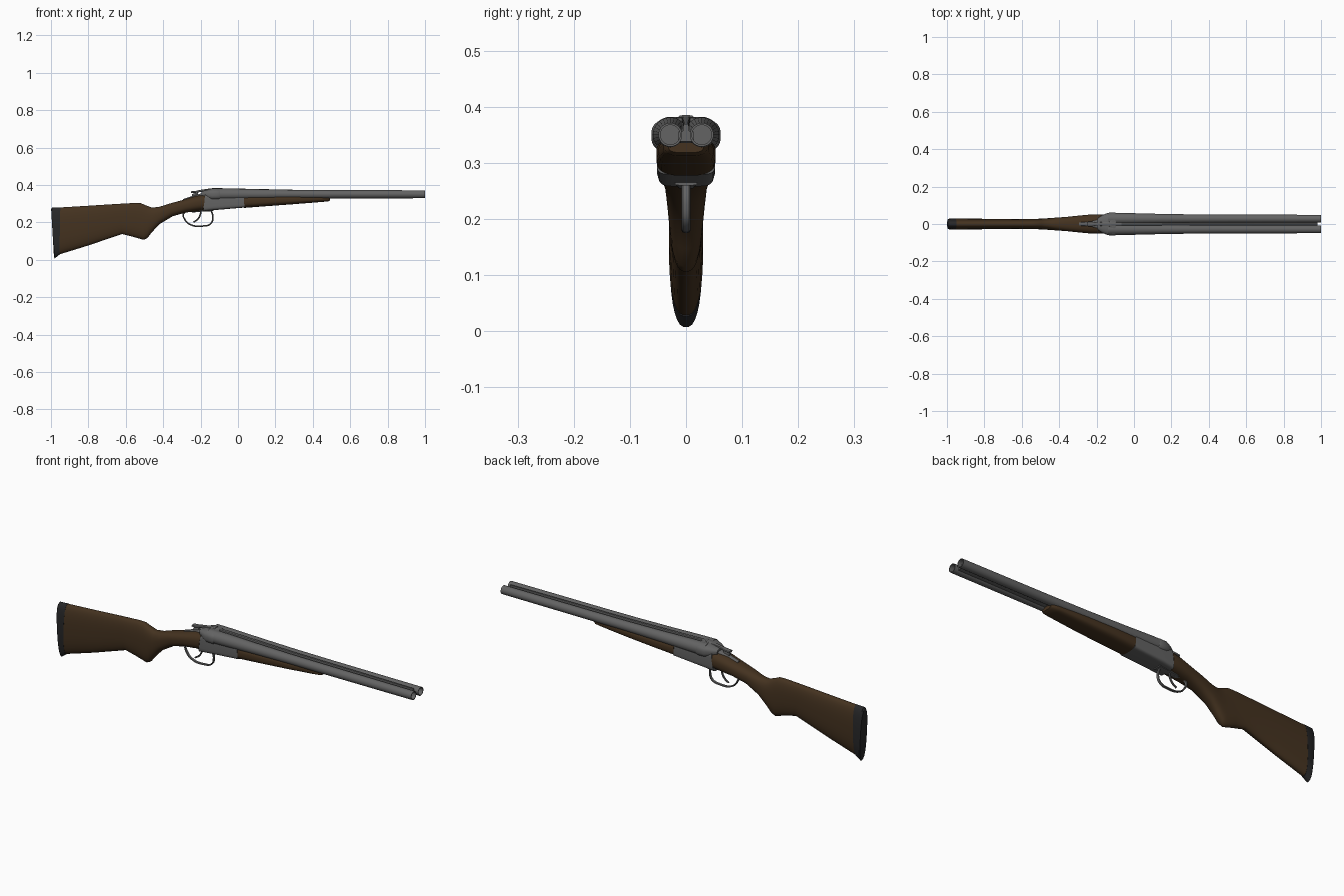
import bpy, bmesh, math
from mathutils import Matrix

cube = bpy.data.objects.get("Cube")
if cube:
    bpy.data.objects.remove(cube, do_unlink=True)


def material(name, rgb):
    m = bpy.data.materials.new(name)
    m.diffuse_color = (*rgb, 1)
    m.use_nodes = True
    m.node_tree.nodes["Principled BSDF"].inputs["Base Color"].default_value = (*rgb, 1)
    return m


WOOD = material("dark walnut", (0.058, 0.032, 0.014))
STEEL = material("grey steel", (0.125, 0.125, 0.125))
RUBBER = material("black rubber", (0.02, 0.02, 0.021))


def smooth(ob, angle=35):
    bpy.ops.object.select_all(action='DESELECT')
    ob.select_set(True)
    bpy.context.view_layer.objects.active = ob
    bpy.ops.object.shade_smooth_by_angle(angle=math.radians(angle))


def finish(name, bm, mat):
    bmesh.ops.recalc_face_normals(bm, faces=bm.faces)
    me = bpy.data.meshes.new(name)
    bm.to_mesh(me)
    bm.free()
    me.materials.append(mat)
    ob = bpy.data.objects.new(name, me)
    bpy.context.collection.objects.link(ob)
    smooth(ob)
    return ob


def bridge(bm, rings):
    for a, b in zip(rings, rings[1:]):
        for i in range(len(a)):
            j = (i + 1) % len(a)
            bm.faces.new((a[i], a[j], b[j], b[i]))


def loft(name, sections, mat, power=2.5, sides=32):
    """Sections: (x at top, z top, x at bottom, z bottom, half width)."""
    bm = bmesh.new()
    rings = []
    for xt, zt, xb, zb, w in sections:
        ring = []
        for i in range(sides):
            a = math.tau * (i + 0.5) / sides
            c, s = math.cos(a), math.sin(a)
            y = w * math.copysign(abs(c) ** (2 / power), c)
            t = 0.5 + 0.5 * math.copysign(abs(s) ** (2 / power), s)
            ring.append(bm.verts.new((xb + (xt - xb) * t, y, zb + (zt - zb) * t)))
        rings.append(ring)
    bridge(bm, rings)
    bm.faces.new(rings[0])
    bm.faces.new(rings[-1])
    return finish(name, bm, mat)


def upright(rows):
    return [(x, zt, x, zb, w) for x, zt, zb, w in rows]


def lathe(name, profile, y, z, mat, sides=28):
    """Turn (x, radius) points around an axis along x."""
    bm = bmesh.new()
    rings = []
    for x, r in profile:
        rings.append([bm.verts.new((x, y + r * math.cos(math.tau * i / sides),
                                    z + r * math.sin(math.tau * i / sides)))
                      for i in range(sides)])
    bridge(bm, rings)
    bm.faces.new(rings[0])
    bm.faces.new(rings[-1])
    return finish(name, bm, mat)


def wire(name, points, radius, flat, mat):
    """Bent metal strip in the middle plane, widened sideways."""
    cu = bpy.data.curves.new(name, 'CURVE')
    cu.dimensions = '3D'
    cu.bevel_depth = radius
    cu.bevel_resolution = 2
    cu.use_fill_caps = True
    sp = cu.splines.new('BEZIER')
    sp.bezier_points.add(len(points) - 1)
    for bp, (x, z) in zip(sp.bezier_points, points):
        bp.co = (x, 0, z)
        bp.handle_left_type = bp.handle_right_type = 'AUTO'
    ob = bpy.data.objects.new(name, cu)
    bpy.context.collection.objects.link(ob)
    cu.materials.append(mat)
    bpy.ops.object.select_all(action='DESELECT')
    ob.select_set(True)
    bpy.context.view_layer.objects.active = ob
    bpy.ops.object.convert(target='MESH')
    ob = bpy.context.object
    ob.data.transform(Matrix.Diagonal((1, flat, 1, 1)))
    smooth(ob)


# Butt stock with comb, grip and head
loft("stock", [
    (-0.95, 0.28, -0.955, 0.028, 0.03),
    (-0.80, 0.289, -0.80, 0.076, 0.028),
    (-0.64, 0.299, -0.62, 0.137, 0.026),
    (-0.55, 0.304, -0.56, 0.122, 0.027),
    (-0.52, 0.303, -0.505, 0.106, 0.028),
    (-0.495, 0.292, -0.485, 0.115, 0.029),
    (-0.46, 0.279, -0.46, 0.147, 0.031),
    (-0.42, 0.283, -0.42, 0.19, 0.034),
    (-0.37, 0.299, -0.35, 0.232, 0.038),
    (-0.29, 0.321, -0.28, 0.252, 0.046),
    (-0.23, 0.34, -0.23, 0.258, 0.051),
    (-0.175, 0.352, -0.185, 0.264, 0.052)], WOOD)

# Recoil pad
loft("butt_pad", [
    (-0.999, 0.27, -0.984, 0.014, 0.026),
    (-0.994, 0.279, -0.98, 0.007, 0.029),
    (-0.95, 0.281, -0.955, 0.026, 0.0305)], RUBBER)

# Action body and rounded breech fences
loft("receiver", [
    (-0.175, 0.352, -0.187, 0.258, 0.05),
    (-0.13, 0.35, -0.13, 0.265, 0.052),
    (0.03, 0.345, 0.035, 0.279, 0.052)], STEEL, power=6)
loft("breech_fence", upright([
    (-0.195, 0.365, 0.335, 0.03),
    (-0.17, 0.373, 0.325, 0.047),
    (-0.14, 0.381, 0.315, 0.06),
    (-0.105, 0.382, 0.315, 0.062),
    (-0.095, 0.38, 0.317, 0.059)]), STEEL, power=2.8)

# Fore-end
loft("fore_end", upright([
    (0.033, 0.345, 0.277, 0.053),
    (0.15, 0.345, 0.286, 0.053),
    (0.30, 0.345, 0.297, 0.049),
    (0.45, 0.345, 0.309, 0.041),
    (0.483, 0.342, 0.312, 0.037),
    (0.492, 0.338, 0.318, 0.031)]), WOOD, power=3)

# Paired barrels with hollow muzzles
for side, y in (("left", 0.028), ("right", -0.028)):
    lathe(side + "_barrel", [
        (-0.14, 0.032), (-0.05, 0.031), (0.1, 0.027), (0.3, 0.0235),
        (0.5, 0.0222), (1.0, 0.0212), (1.0, 0.0175), (0.97, 0.0175)],
        y, 0.35, STEEL)

# Sighting rib and the web joining the barrels
loft("top_rib", upright([(-0.12, 0.383, 0.345, 0.008), (0.3, 0.374, 0.345, 0.006),
                         (0.98, 0.369, 0.345, 0.005)]), STEEL, power=8, sides=16)
loft("barrel_web", upright([(-0.12, 0.362, 0.325, 0.02), (0.3, 0.36, 0.334, 0.016),
                            (0.98, 0.357, 0.338, 0.014)]), STEEL, power=8, sides=16)

# Opening lever, tang and safety catch
loft("top_lever", upright([(-0.25, 0.366, 0.356, 0.012), (-0.225, 0.368, 0.358, 0.013),
                           (-0.2, 0.374, 0.362, 0.008), (-0.12, 0.385, 0.37, 0.014)]),
     STEEL, power=4, sides=16)
loft("top_tang", upright([(-0.295, 0.324, 0.31, 0.009), (-0.24, 0.342, 0.325, 0.011),
                          (-0.17, 0.362, 0.34, 0.03)]), STEEL, power=4, sides=16)
loft("safety_catch", upright([(-0.245, 0.352, 0.33, 0.007), (-0.215, 0.36, 0.335, 0.007)]),
     STEEL, power=4, sides=16)

# Trigger guard, floor plate and trigger
wire("trigger_guard", [(-0.225, 0.258), (-0.29, 0.248), (-0.283, 0.213), (-0.25, 0.186),
                       (-0.19, 0.18), (-0.147, 0.192), (-0.134, 0.225), (-0.145, 0.268)],
     0.004, 2, STEEL)
wire("trigger", [(-0.197, 0.27), (-0.203, 0.237), (-0.218, 0.214), (-0.238, 0.201)],
     0.0042, 1.3, STEEL)
loft("floor_plate", upright([(-0.24, 0.264, 0.254, 0.014), (-0.13, 0.27, 0.26, 0.02)]),
     STEEL, power=6, sides=16)
